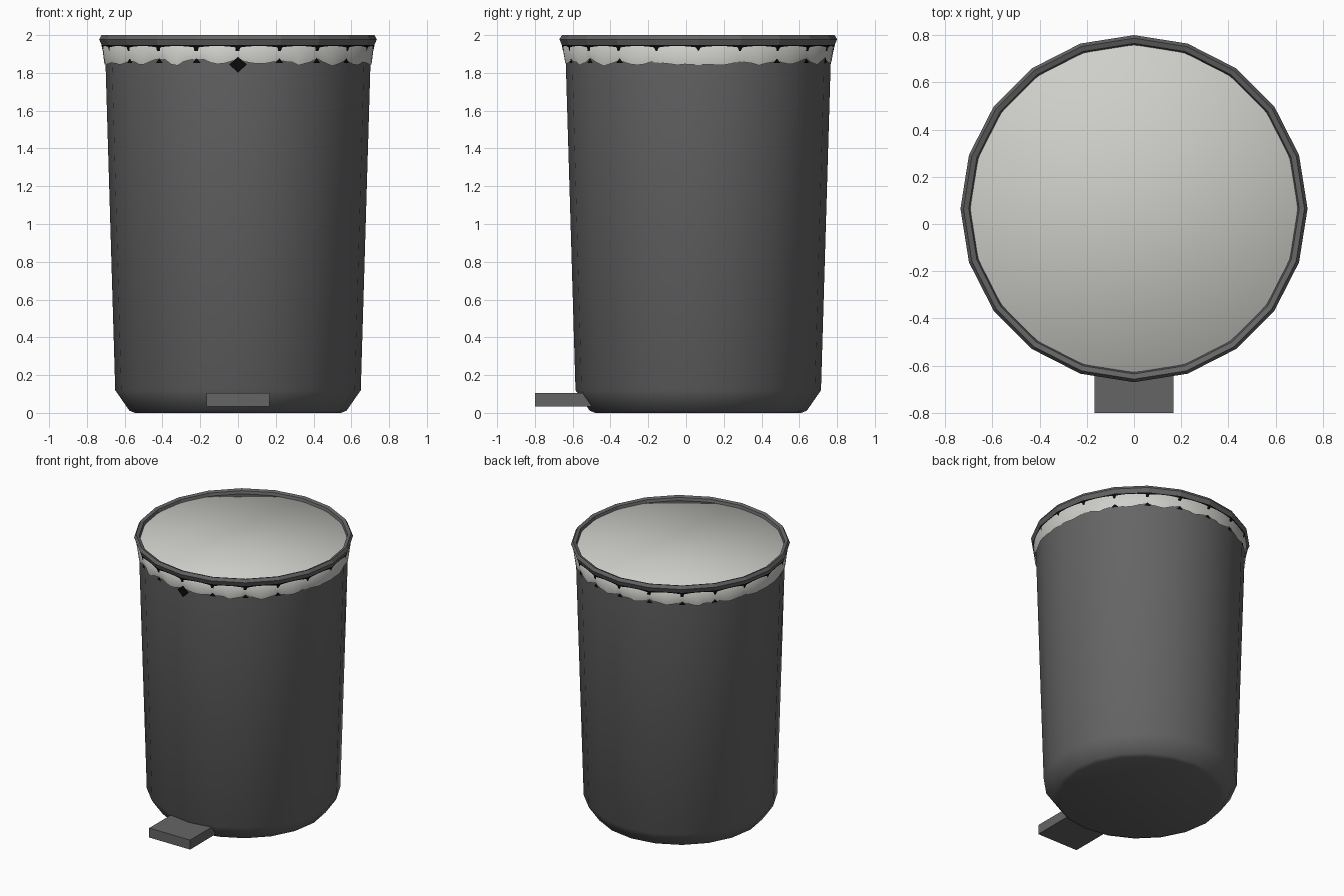
import bpy, bmesh, math, random
from math import sin, cos, pi, radians

random.seed(4)
CY = 0.065          # axis of the bin along y
SIDES = 20

if "Cube" in bpy.data.objects:
    bpy.data.objects.remove(bpy.data.objects["Cube"], do_unlink=True)


def material(name, rgb):
    m = bpy.data.materials.new(name)
    m.use_nodes = True
    m.diffuse_color = (*rgb, 1)
    m.node_tree.nodes["Principled BSDF"].inputs["Base Color"].default_value = (*rgb, 1)
    return m


GREY = material("dark grey plastic", (0.13, 0.13, 0.133))
LIGHT = material("pale bag", (0.62, 0.62, 0.59))
BLACK = material("black", (0.003, 0.003, 0.003))


def finish(name, bm, mat, smooth=None):
    bmesh.ops.recalc_face_normals(bm, faces=bm.faces[:])
    me = bpy.data.meshes.new(name)
    bm.to_mesh(me)
    bm.free()
    me.materials.append(mat)
    ob = bpy.data.objects.new(name, me)
    bpy.context.collection.objects.link(ob)
    if smooth:
        bpy.ops.object.select_all(action='DESELECT')
        ob.select_set(True)
        bpy.context.view_layer.objects.active = ob
        bpy.ops.object.shade_smooth_by_angle(angle=radians(smooth))
    return ob


def polar(r, a, z):
    return (r * cos(a), CY + r * sin(a), z)


def revolve(bm, profile, n, closed=False, height=None):
    """Rings of n points joined by quads; height may vary the z of a ring."""
    rings = []
    for i, (r, z) in enumerate(profile):
        rings.append([bm.verts.new(polar(r, 2 * pi * k / n, height(i, k, z) if height else z))
                      for k in range(n)])
    pairs = list(zip(rings, rings[1:])) + ([(rings[-1], rings[0])] if closed else [])
    for a, b in pairs:
        for k in range(n):
            j = (k + 1) % n
            bm.faces.new((a[k], a[j], b[j], b[k]))
    return rings


# Tapered bin body with a bevelled foot
bm = bmesh.new()
rings = revolve(bm, [(0.545, 0), (0.575, 0.012), (0.65, 0.12), (0.702, 1.87), (0.708, 1.93)], SIDES)
bm.faces.new(rings[0])
finish("bin_body", bm, GREY, 40)

# Faceted rim ring
bm = bmesh.new()
revolve(bm, [(0.695, 1.945), (0.722, 1.947), (0.735, 1.978), (0.722, 2.0),
             (0.7, 1.992), (0.692, 1.965)], SIDES, closed=True)
finish("rim", bm, GREY)

# Dark gap under the rim
bm = bmesh.new()
revolve(bm, [(0.716, 1.915), (0.723, 1.948)], SIDES)
finish("rim_gap", bm, BLACK)

# Bag: flat top and a skirt with a ragged hem, strongest at front and back
STEP = 6
COUNT = SIDES * STEP


def hem(i, k, z):
    if i < 2:
        return z
    a = 2 * pi * k / COUNT
    strength = abs(sin(a)) ** 0.7
    wave = abs((k % STEP) / STEP - 0.5) * 2      # 1 at the body corners
    return z + 0.035 * wave * strength + random.uniform(-0.008, 0.008) * strength


bm = bmesh.new()
rings = revolve(bm, [(0.69, 1.972), (0.7185, 1.935), (0.7065, 1.842)], COUNT, height=hem)
bm.faces.new(rings[0])
finish("bag", bm, LIGHT, 180)

# Small dark openings below the hem
bm = bmesh.new()
for k in range(SIDES):
    a = 2 * pi * k / SIDES
    s = abs(sin(a))
    if s < 0.5:
        continue
    front = k == 3 * SIDES // 4
    w, low, top = (0.065, 1.845, 1.885) if front else (0.032, 1.852, 1.878)
    pts = [polar(0.7085, a - w, low), polar(0.7085, a + w, low), polar(0.7085, a, top)]
    if front:
        pts.insert(1, polar(0.7085, a, 1.8))
    bm.faces.new([bm.verts.new(p) for p in pts])
finish("hem_openings", bm, BLACK)

# Foot pedal
bm = bmesh.new()
bmesh.ops.create_cube(bm, size=1)
bmesh.ops.scale(bm, vec=(0.335, 0.3, 0.07), verts=bm.verts[:])
bmesh.ops.translate(bm, vec=(0, -0.65, 0.07), verts=bm.verts[:])
finish("pedal", bm, GREY)
